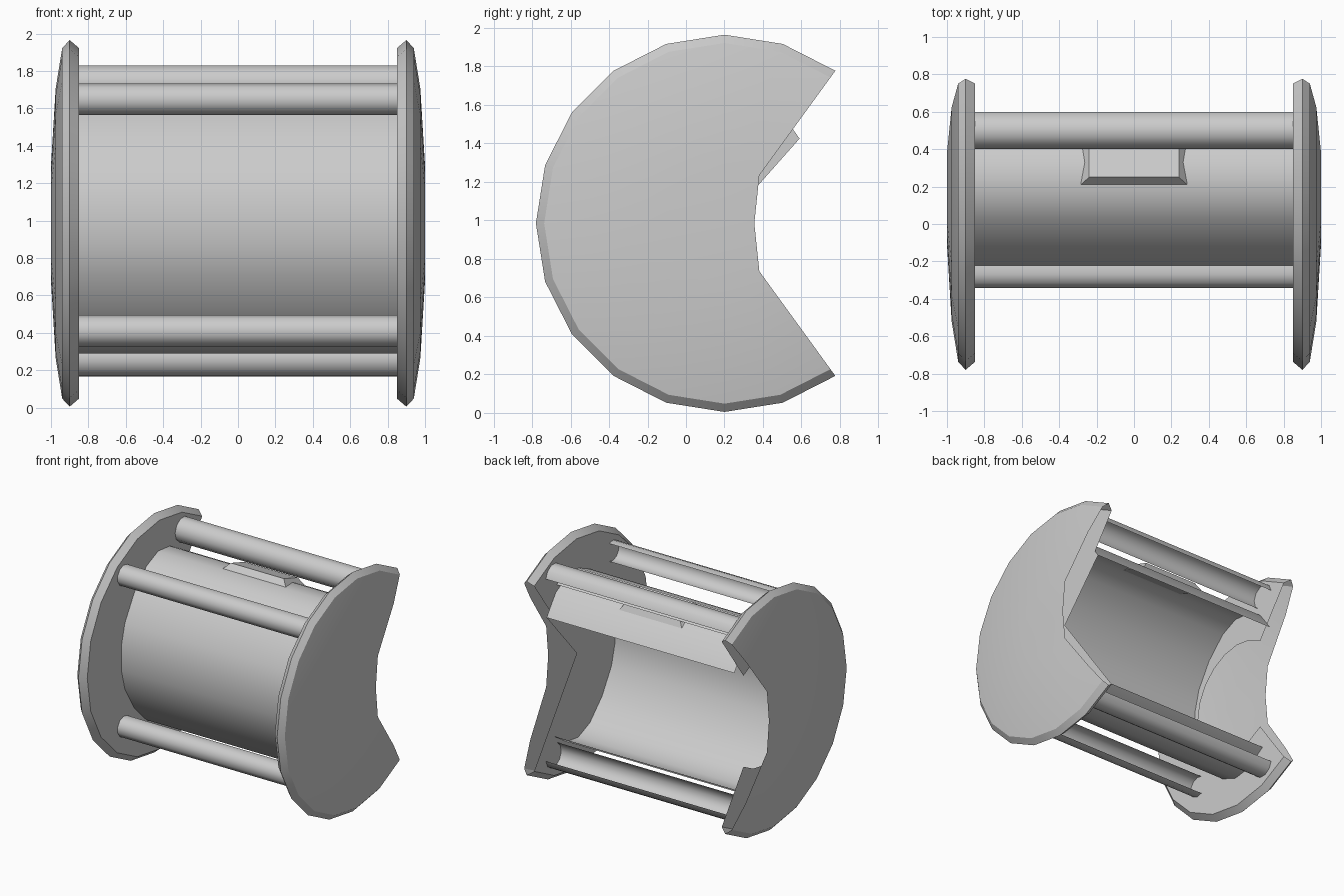
import bpy, math

if "Cube" in bpy.data.objects:
    bpy.data.objects.remove(bpy.data.objects["Cube"])

CY, CZ = 0.2, 0.985          # spool axis


def make(name, verts, faces, angle=25, fix=True):
    """Mesh object from faces, optionally merged with consistent normals."""
    me = bpy.data.meshes.new(name)
    me.from_pydata(verts, [], faces)
    ob = bpy.data.objects.new(name, me)
    bpy.context.collection.objects.link(ob)
    bpy.ops.object.select_all(action='DESELECT')
    ob.select_set(True)
    bpy.context.view_layer.objects.active = ob
    if fix:
        bpy.ops.object.mode_set(mode='EDIT')
        bpy.ops.mesh.select_all(action='SELECT')
        bpy.ops.mesh.remove_doubles(threshold=0.0005)
        bpy.ops.mesh.normals_make_consistent(inside=False)
        bpy.ops.object.mode_set(mode='OBJECT')
    bpy.ops.object.shade_smooth_by_angle(angle=math.radians(angle))
    return ob


def sweep(name, section, half):
    """Open (y, z) section extruded along x as a single-sided sheet."""
    verts = [(x, y, z) for y, z in section for x in (-half, half)]
    faces = [(2*i+2, 2*i+3, 2*i+1, 2*i) for i in range(len(section) - 1)]
    return make(name, verts, faces, 60, fix=False)


# Domed end plates: a 20-sided profile turned through a partial circle
steps = 14
for side, label, inner in ((-1, "left", .46), (1, "right", 0)):
    profile = [(1.0, .308), (.975, .72), (.94, .937), (.9, .98), (.85, .937), (.85, inner)]
    n = len(profile)
    verts, faces = [], []
    for k in range(steps + 1):
        a = math.radians(54 + 18 * k)
        verts += [(side*x, CY + r*math.cos(a), CZ + r*math.sin(a)) for x, r in profile]
    for k in range(steps):
        for j in range(n - 1):
            p = k*n + j
            last = j == n - 2 and inner == 0
            faces.append((p, p+1, p+n) if last else (p, p+1, p+n+1, p+n))
    # flat hub of the dome
    verts.append((side, .355, CZ))
    hub = len(verts) - 1
    faces += [(k*n, (k+1)*n, hub) for k in range(steps)]
    # corner of the drum end wall showing past the cut
    if inner == 0:
        b = len(verts)
        verts += [(side*.85, .555, 1.475), (side*.85, .59, 1.425), (side*.85, CY, CZ)]
        faces.append((b, b+1, b+2))
    make(label + "_end_plate", verts, faces)

# Open drum between the plates
drum = [(.59, 1.425), (.47, 1.585), (.33, 1.66), (.18, 1.675), (.03, 1.61), (-.13, 1.45),
        (-.25, 1.25), (-.295, 1.08), (-.295, .88), (-.25, .71), (-.13, .51), (.03, .35),
        (.18, .29), (.33, .31), (.5, .42)]
sweep("drum", drum, .85)

# Tie rods, open on the hidden side: centre y, z, radius, facing angle
rods = [(-.262, 1.648, .084, 180), (.5, 1.733, .1, 125),
        (-.262, .41, .084, 180), (.5, .263, .1, 235)]
for i, (y, z, r, facing) in enumerate(rods):
    arc = [math.radians(facing - 119 + 34*k) for k in range(8)]
    sweep("tie_rod_%d" % (i + 1),
          [(y + r*math.cos(a), z + r*math.sin(a)) for a in arc], .85)

# Bevelled lug on top of the drum
base = [(-.285, .21, 1.672), (.285, .21, 1.672), (.285, .46, 1.59), (-.285, .46, 1.59)]
top = [(-.24, .25, 1.715), (.24, .25, 1.715), (.24, .43, 1.655), (-.24, .43, 1.655)]
make("drum_lug", base + top,
     [(4, 5, 6, 7), (3, 2, 1, 0)] + [(i, (i+1) % 4, (i+1) % 4 + 4, i + 4) for i in range(4)], 20)
